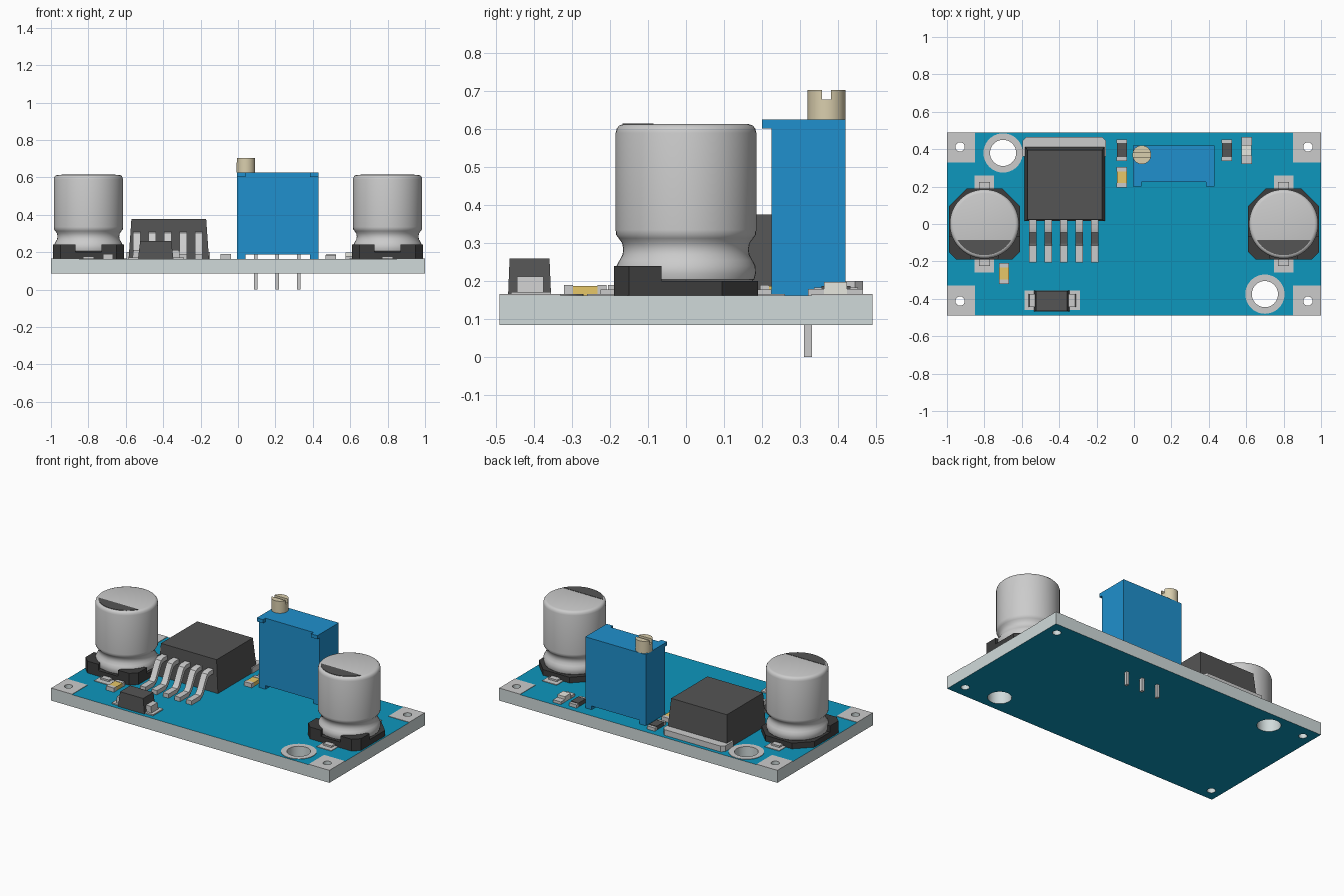
import bpy, bmesh
from math import sin, cos, pi, asin, radians
from mathutils import Matrix

if "Cube" in bpy.data.objects:
    bpy.data.objects.remove(bpy.data.objects["Cube"])

TOP = 0.163  # upper face of the board


def material(name, rgb):
    m = bpy.data.materials.new(name)
    m.diffuse_color = (*rgb, 1)
    m.use_nodes = True
    m.node_tree.nodes["Principled BSDF"].inputs["Base Color"].default_value = m.diffuse_color
    return m


MASK = material("teal_mask", (0.004, 0.31, 0.51))
CORE = material("board_core", (0.63, 0.70, 0.70))
BLUE = material("blue_plastic", (0.014, 0.28, 0.61))
DARK = material("dark_plastic", (0.09, 0.09, 0.09))
BLACK = material("black_plastic", (0.045, 0.045, 0.045))
BRASS = material("pale_brass", (0.70, 0.62, 0.42))
YELLOW = material("yellow_ceramic", (0.80, 0.57, 0.14))
WHITE = material("white_lens", (0.80, 0.80, 0.74))


def finish(name, bm, mat=None, smooth=None):
    bmesh.ops.remove_doubles(bm, verts=bm.verts, dist=1e-5)
    bmesh.ops.recalc_face_normals(bm, faces=bm.faces)
    me = bpy.data.meshes.new(name)
    bm.to_mesh(me)
    bm.free()
    ob = bpy.data.objects.new(name, me)
    bpy.context.collection.objects.link(ob)
    if mat:
        me.materials.append(mat)
    if smooth:
        bpy.ops.object.select_all(action='DESELECT')
        ob.select_set(True)
        bpy.context.view_layer.objects.active = ob
        bpy.ops.object.shade_smooth_by_angle(angle=radians(smooth))
    return ob


def box(name, x, y, z, mat=None, taper=(0, 0, 0)):
    """Box from ranges; taper pulls in the top at the sides, front and back."""
    bm = bmesh.new()
    bmesh.ops.create_cube(bm, size=1)
    for v in bm.verts:
        t = taper if v.co.z > 0 else (0, 0, 0)
        v.co = (x[1] - t[0] if v.co.x > 0 else x[0] + t[0],
                y[1] - t[2] if v.co.y > 0 else y[0] + t[1],
                z[1] if v.co.z > 0 else z[0])
    return finish(name, bm, mat)


def prism(name, pts, a, b, mat=None, axis='Z', smooth=30):
    """Extrude a 2D outline along z (points are x,y) or x (points are y,z)."""
    bm = bmesh.new()
    vs = [bm.verts.new((p, q, a) if axis == 'Z' else (a, p, q)) for p, q in pts]
    f = bm.faces.new(vs)
    ext = bmesh.ops.extrude_face_region(bm, geom=[f])['geom']
    d = (0, 0, b - a) if axis == 'Z' else (b - a, 0, 0)
    bmesh.ops.translate(bm, vec=d, verts=[g for g in ext if isinstance(g, bmesh.types.BMVert)])
    return finish(name, bm, mat, smooth)


def arc(cx, cy, r, a0=0.0, a1=2 * pi, n=40):
    full = abs(a1 - a0 - 2 * pi) < 1e-6
    k = n if full else n - 1
    return [(cx + r * cos(a0 + (a1 - a0) * i / k), cy + r * sin(a0 + (a1 - a0) * i / k))
            for i in range(n)]


def rect(x0, x1, y0, y1):
    return [(x0, y0), (x1, y0), (x1, y1), (x0, y1)]


def plate(name, loops, z0, z1, mat=None):
    """Flat plate with holes from a filled 2D curve."""
    cu = bpy.data.curves.new(name + "_outline", 'CURVE')
    cu.dimensions, cu.fill_mode, cu.extrude = '2D', 'BOTH', (z1 - z0) / 2
    for pts in loops:
        s = cu.splines.new('POLY')
        s.points.add(len(pts) - 1)
        for p, c in zip(s.points, pts):
            p.co = (c[0], c[1], 0, 1)
        s.use_cyclic_u = True
    tmp = bpy.data.objects.new(name + "_outline", cu)
    bpy.context.collection.objects.link(tmp)
    dg = bpy.context.evaluated_depsgraph_get()
    me = bpy.data.meshes.new_from_object(tmp.evaluated_get(dg))
    bm = bmesh.new()
    bm.from_mesh(me)
    bpy.data.objects.remove(tmp)
    bmesh.ops.translate(bm, vec=(0, 0, (z0 + z1) / 2), verts=bm.verts)
    return finish(name, bm, mat, 30)


def lathe(name, profile, cx, cy, mat=None):
    bm = bmesh.new()
    vs = [bm.verts.new((r, 0, z)) for r, z in profile]
    es = [bm.edges.new(p) for p in zip(vs, vs[1:])]
    bmesh.ops.spin(bm, geom=vs + es, cent=(0, 0, 0), axis=(0, 0, 1), angle=2 * pi, steps=48)
    bmesh.ops.transform(bm, matrix=Matrix.Translation((cx, cy, 0)), verts=bm.verts)
    return finish(name, bm, mat, 35)


# Board with drilled holes: coloured faces, pale edges
mounts = [(-0.70, 0.38), (0.70, -0.375)]
corners = [(sx, sy) for sx in (-1, 1) for sy in (-1, 1)]
holes = [arc(x, y, 0.07) for x, y in mounts]
holes += [arc(0.93 * sx, 0.412 * sy, 0.025, n=24) for sx, sy in corners]
board = plate("circuit_board", [rect(-1, 1, -0.49, 0.49)] + holes, 0.085, TOP, CORE)
board.data.materials.append(MASK)
for f in board.data.polygons:
    f.material_index = int(abs(f.normal.z) > 0.5)

# Solder pads
for i, (x, y) in enumerate(mounts):
    plate(f"mount_ring_{i}", [arc(x, y, 0.105), arc(x, y, 0.07)], TOP, TOP + 0.003)
for i, (sx, sy) in enumerate(corners):
    xs, ys = sorted((0.85 * sx, sx)), sorted((0.33 * sy, 0.49 * sy))
    plate(f"corner_pad_{i}", [rect(*xs, *ys), arc(0.93 * sx, 0.412 * sy, 0.025, n=24)],
          TOP, TOP + 0.003)

# Two can capacitors
for side, cx in (("left", -0.80), ("right", 0.80)):
    n = side + "_capacitor"
    base = [(-0.19, -0.15), (-0.15, -0.19), (0.15, -0.19), (0.19, -0.15),
            (0.19, 0.095), (0.095, 0.19), (-0.095, 0.19), (-0.19, 0.095)]
    prism(n + "_base", [(cx + x, y) for x, y in base], TOP, 0.20, BLACK)
    for s in (-1, 1):
        blk = [(0.07, -0.19), (0.15, -0.19), (0.19, -0.15), (0.19, -0.065), (0.10, -0.065)]
        prism(f"{n}_base_block_{s}", [(cx + s * x, y) for x, y in blk], 0.20, 0.24, BLACK)
        box(f"{n}_pad_{s}", (cx - 0.052, cx + 0.052), sorted((0.12 * s, 0.26 * s)),
            (TOP, TOP + 0.004))
        box(f"{n}_terminal_{s}", (cx - 0.03, cx + 0.03), sorted((0.17 * s, 0.225 * s)),
            (TOP, TOP + 0.015))
    lathe(n + "_can", [(0, 0.195), (0.165, 0.195), (0.18, 0.205), (0.184, 0.22), (0.183, 0.24),
                       (0.175, 0.255), (0.167, 0.27), (0.165, 0.285), (0.168, 0.30),
                       (0.177, 0.313), (0.184, 0.322), (0.185, 0.335), (0.185, 0.59),
                       (0.182, 0.602), (0.175, 0.61), (0.165, 0.613), (0, 0.613)], cx, 0)
    a = asin(0.085 / 0.167)
    prism(n + "_polarity_mark", arc(cx, 0, 0.167, pi + a, 2 * pi - a, 24), 0.612, 0.615, DARK)

# Regulator: tapered body, metal tab, five bent leads
box("regulator_body", (-0.585, -0.155), (0.015, 0.415), (TOP, 0.376), DARK, (0.015, 0.008, 0.02))
prism("regulator_tab", [(-0.595, 0.36), (-0.15, 0.36), (-0.15, 0.445), (-0.17, 0.465),
                        (-0.575, 0.465), (-0.595, 0.445)], TOP, 0.20)
lead = [(0.05, 0.31), (-0.02, 0.31), (-0.045, 0.302), (-0.06, 0.28), (-0.098, 0.205),
        (-0.115, 0.19), (-0.205, 0.19), (-0.205, TOP), (-0.12, TOP), (-0.115, 0.165),
        (-0.085, 0.185), (-0.04, 0.265), (-0.03, 0.278), (-0.015, 0.282), (0.05, 0.282)]
for i in range(5):
    x = -0.542 + 0.0832 * i
    prism(f"regulator_lead_{i}", lead, x - 0.02, x + 0.02, axis='X')

# Trimmer: body on end rails, top corner tabs, slotted screw, pins
box("trimmer_body", (-0.005, 0.43), (0.225, 0.42), (0.187, 0.625), BLUE)
for i, (x0, x1) in enumerate(((-0.005, 0.04), (0.385, 0.43))):
    box(f"trimmer_foot_{i}", (x0, x1), (0.225, 0.42), (TOP, 0.187), BLUE)
    box(f"trimmer_tab_{i}", (x0, x1), (0.20, 0.225), (0.602, 0.625), BLUE)
prism("trimmer_screw", arc(0.042, 0.37, 0.05), 0.625, 0.678, BRASS)
a = asin(0.012 / 0.05)
for i in range(2):
    prism(f"trimmer_screw_half_{i}", arc(0.042, 0.37, 0.05, a + pi * i, pi - a + pi * i, 20),
          0.678, 0.703, BRASS)
for i, x in enumerate((0.095, 0.21, 0.325)):
    box(f"trimmer_pin_{i}", (x - 0.009, x + 0.009), (0.311, 0.332), (0, 0.19))

# Diode lying along x
box("diode_body", (-0.535, -0.345), (-0.468, -0.355), (TOP, 0.26), DARK, (0.012, 0.004, 0.004))
for i, s in enumerate((-1, 1)):
    x = -0.437
    box(f"diode_pad_{i}", sorted((x + 0.07 * s, x + 0.148 * s)), (-0.46, -0.355), (TOP, TOP + 0.008))
    box(f"diode_terminal_{i}", sorted((x + 0.08 * s, x + 0.128 * s)), (-0.445, -0.375), (TOP, 0.212),
        None, (0.006, 0, 0))

# Small chip parts along y: name, centre, half length, half core, core top, end top, colour
chips = [("left_chip_capacitor", -0.695, -0.265, 0.056, 0.032, 0.188, 0.190, YELLOW),
         ("middle_chip_capacitor", -0.065, 0.25, 0.056, 0.032, 0.188, 0.190, YELLOW),
         ("middle_chip_resistor", -0.065, 0.395, 0.058, 0.038, 0.188, 0.184, DARK),
         ("right_chip_resistor", 0.497, 0.395, 0.058, 0.038, 0.188, 0.184, DARK),
         ("indicator_light", 0.602, 0.393, 0.072, 0.030, 0.198, 0.180, WHITE)]
for n, x, y, h, c, zc, ze, mat in chips:
    box(n + "_core", (x - 0.027, x + 0.027), (y - c, y + c), (TOP, zc), mat)
    for i, s in enumerate((-1, 1)):
        box(f"{n}_end_{i}", (x - 0.028, x + 0.028), sorted((y + s * c, y + s * h)), (TOP, ze))
